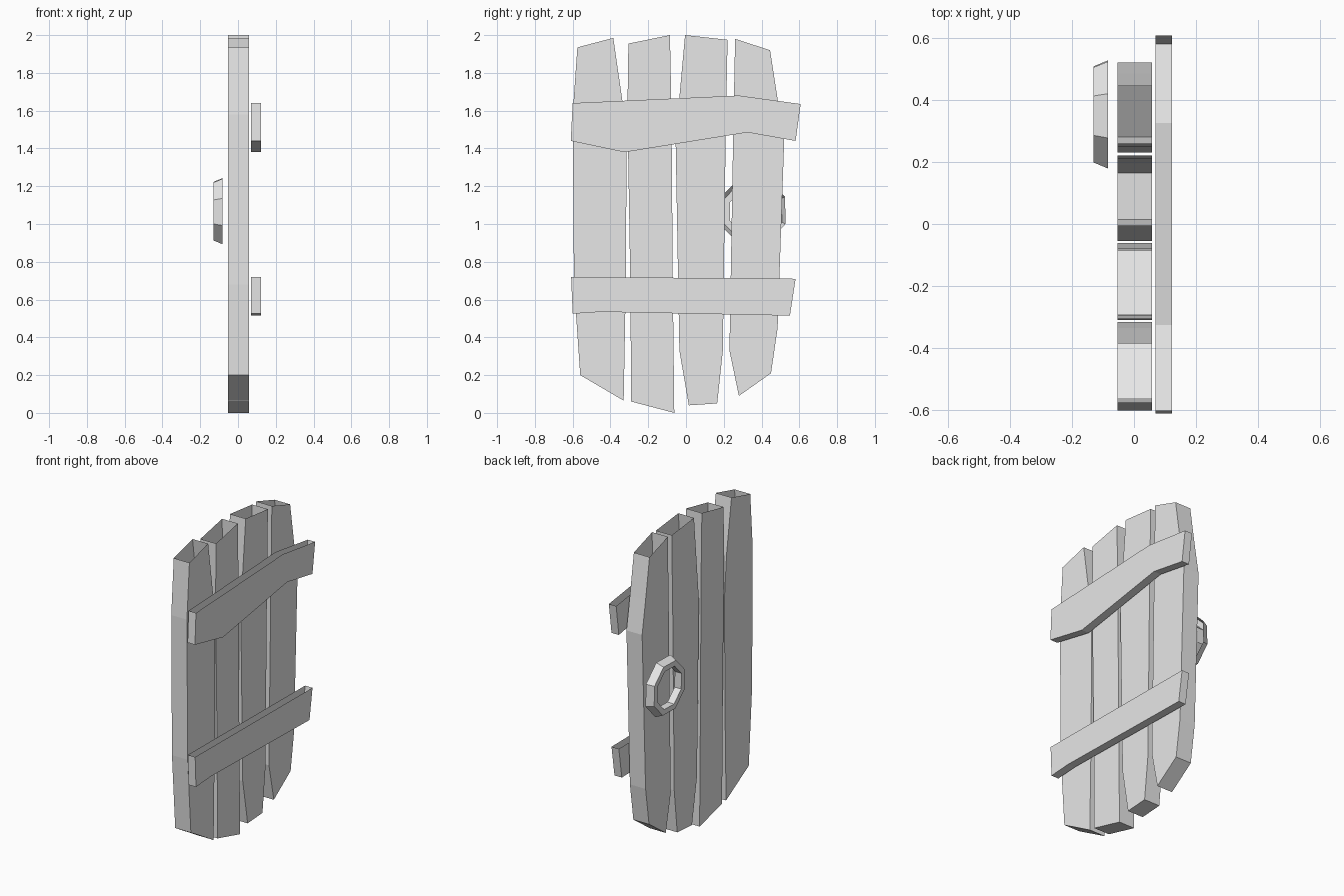
import bpy
import math

cube = bpy.data.objects.get("Cube")
if cube:
    bpy.data.objects.remove(cube, do_unlink=True)

grey = bpy.data.materials.new("plain grey")
grey.use_nodes = True
grey.diffuse_color = (0.8, 0.8, 0.8, 1)
grey.node_tree.nodes["Principled BSDF"].inputs["Base Color"].default_value = (0.8, 0.8, 0.8, 1)


def add_mesh(name, verts, faces):
    mesh = bpy.data.meshes.new(name)
    mesh.from_pydata(verts, [], faces)
    mesh.materials.append(grey)
    obj = bpy.data.objects.new(name, mesh)
    bpy.context.collection.objects.link(obj)
    return obj


def board(name, x0, x1, left, right, top=()):
    """Extruded (y, z) outline: left edge going down, right edge going up; top left open."""
    walls = left + right
    outline = walls + list(top)
    n = len(outline)
    verts = [(x, y, z) for x in (x0, x1) for y, z in outline]
    faces = [tuple(range(n, 2 * n)), tuple(reversed(range(n)))]
    faces += [(i, i + 1, n + i + 1, n + i) for i in range(len(walls) - 1)]
    return add_mesh(name, verts, faces)


# Four upright planks
planks = [
    ([(-.575, 1.935), (-.6, 1.58), (-.593, .68), (-.56, .2)],
     [(-.33, .065), (-.318, .72), (-.315, 1.38), (-.335, 1.64), (-.385, 1.985)]),
    ([(-.305, 1.955), (-.31, 1.6), (-.295, .7), (-.29, .06)],
     [(-.062, 0), (-.07, .7), (-.077, 1.6), (-.085, 2)]),
    ([(-.005, 2), (-.055, 1.45), (-.035, .33), (.015, .04)],
     [(.165, .05), (.195, .33), (.21, 1.47), (.22, 1.975)]),
    ([(.26, 1.98), (.25, 1.48), (.23, .33), (.28, .09)],
     [(.45, .21), (.485, .45), (.52, 1.45), (.485, 1.66), (.445, 1.92)]),
]
for i, (left, right) in enumerate(planks, 1):
    board(f"plank_{i}", -.053, .058, left, right)

# Two cross battens
board("upper_batten", .07, .122, [(-.6, 1.64), (-.61, 1.44)],
      [(-.325, 1.38), (.325, 1.485), (.58, 1.44), (.607, 1.635)], [(.28, 1.68)])
board("lower_batten", .07, .122, [(-.608, .72), (-.6, .525)],
      [(-.45, .535), (.55, .515), (.58, .71)])

# Eight-sided ring handle with a sloped outer rim, open towards the planks
SIDES = 8
profile = [(-.083, .187), (-.13, .166), (-.13, .13), (-.083, .13)]
verts = []
for x, r in profile:
    for k in range(SIDES):
        a = math.radians(24) + math.tau * k / SIDES
        verts.append((x, .353 + r * math.cos(a), 1.068 + r * math.sin(a)))
faces = []
for p in range(len(profile) - 1):
    for k in range(SIDES):
        a, b = p * SIDES + k, p * SIDES + (k + 1) % SIDES
        faces.append((a, a + SIDES, b + SIDES, b))
add_mesh("ring_handle", verts, faces)
